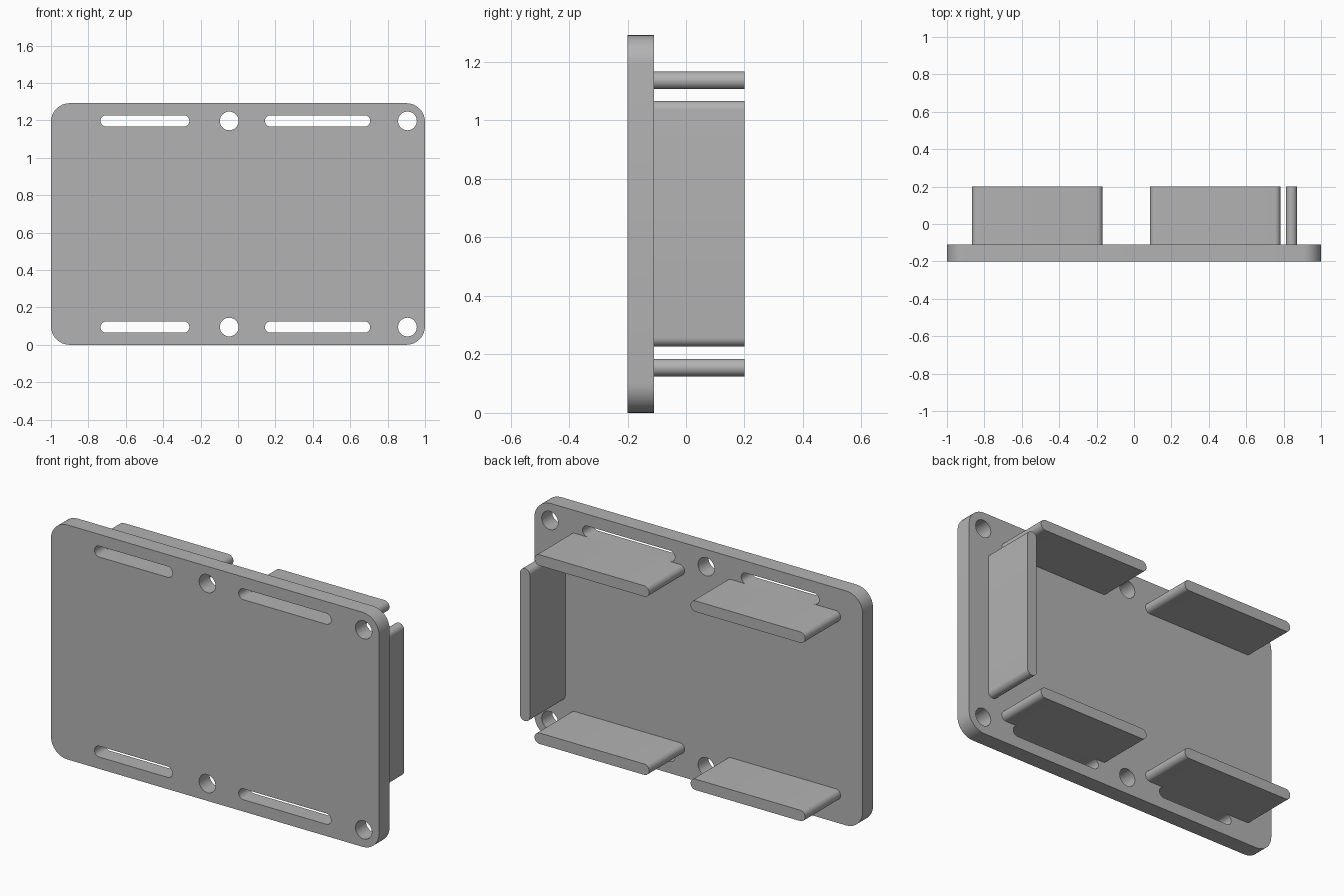
import bpy, bmesh
from math import cos, sin, pi

cube = bpy.data.objects.get("Cube")
if cube:
    bpy.data.objects.remove(cube, do_unlink=True)

grey = bpy.data.materials.new("plain grey")
grey.use_nodes = True
colour = (0.45, 0.45, 0.45, 1)
grey.diffuse_color = colour
grey.node_tree.nodes["Principled BSDF"].inputs["Base Color"].default_value = colour

HEIGHT = 1.292
FRONT, MIDDLE, BACK = -0.2, -0.109, 0.2


def rounded_rect(x0, x1, z0, z1, r, steps=8):
    """Outline of a rectangle with rounded corners; a circle or slot when r is half its size."""
    corners = [(x1 - r, z1 - r), (x0 + r, z1 - r), (x0 + r, z0 + r), (x1 - r, z0 + r)]
    points = []
    for quarter, (cx, cz) in enumerate(corners):
        for i in range(steps + 1):
            a = (quarter + i / steps) * pi / 2
            points.append((cx + r * cos(a), cz + r * sin(a)))
    return points


def extrude_profile(name, outlines, y0, y1):
    """Fill the outlines (first outer, then holes) and extrude them from y0 to y1."""
    curve = bpy.data.curves.new(name, "CURVE")
    curve.dimensions = "2D"
    curve.fill_mode = "BOTH"
    curve.extrude = (y1 - y0) / 2
    for outline in outlines:
        spline = curve.splines.new("POLY")
        spline.points.add(len(outline) - 1)
        for point, (x, z) in zip(spline.points, outline):
            point.co = (x, z, 0, 1)
        spline.use_cyclic_u = True
    obj = bpy.data.objects.new(name, curve)
    bpy.context.collection.objects.link(obj)
    obj.location.y = (y0 + y1) / 2
    obj.rotation_euler.x = pi / 2
    bpy.ops.object.select_all(action="DESELECT")
    obj.select_set(True)
    bpy.context.view_layer.objects.active = obj
    bpy.ops.object.convert(target="MESH")
    obj = bpy.context.object

    # Weld caps to walls
    bm = bmesh.new()
    bm.from_mesh(obj.data)
    bmesh.ops.remove_doubles(bm, verts=bm.verts, dist=0.0001)
    bmesh.ops.recalc_face_normals(bm, faces=bm.faces)
    bm.to_mesh(obj.data)
    bm.free()
    obj.data.materials.clear()
    obj.data.materials.append(grey)
    bpy.ops.object.shade_smooth_by_angle(angle=pi / 6)
    return obj


# Plate with two rows of slots and screw holes
outlines = [rounded_rect(-1, 1, 0, HEIGHT, 0.1)]
for z in (0.095, HEIGHT - 0.095):
    for x0, x1 in ((-0.735, -0.26), (0.144, 0.707)):
        outlines.append(rounded_rect(x0, x1, z - 0.03, z + 0.03, 0.0299))
    for x in (-0.047, 0.906):
        outlines.append(rounded_rect(x - 0.05, x + 0.05, z - 0.05, z + 0.05, 0.05))
extrude_profile("plate", outlines, FRONT, MIDDLE)

# Horizontal fins, flush with the inner edges of the slots
for level, z in (("lower", 0.125), ("upper", HEIGHT - 0.185)):
    for side, x0 in (("right", -0.866), ("left", 0.085)):
        extrude_profile(f"{level}_{side}_fin",
                        [rounded_rect(x0, x0 + 0.698, z, z + 0.06, 0.0299)], MIDDLE, BACK)

# Upright fin at the left end
extrude_profile("upright_fin", [rounded_rect(0.812, 0.872, 0.227, 1.067, 0.0299)], MIDDLE, BACK)
